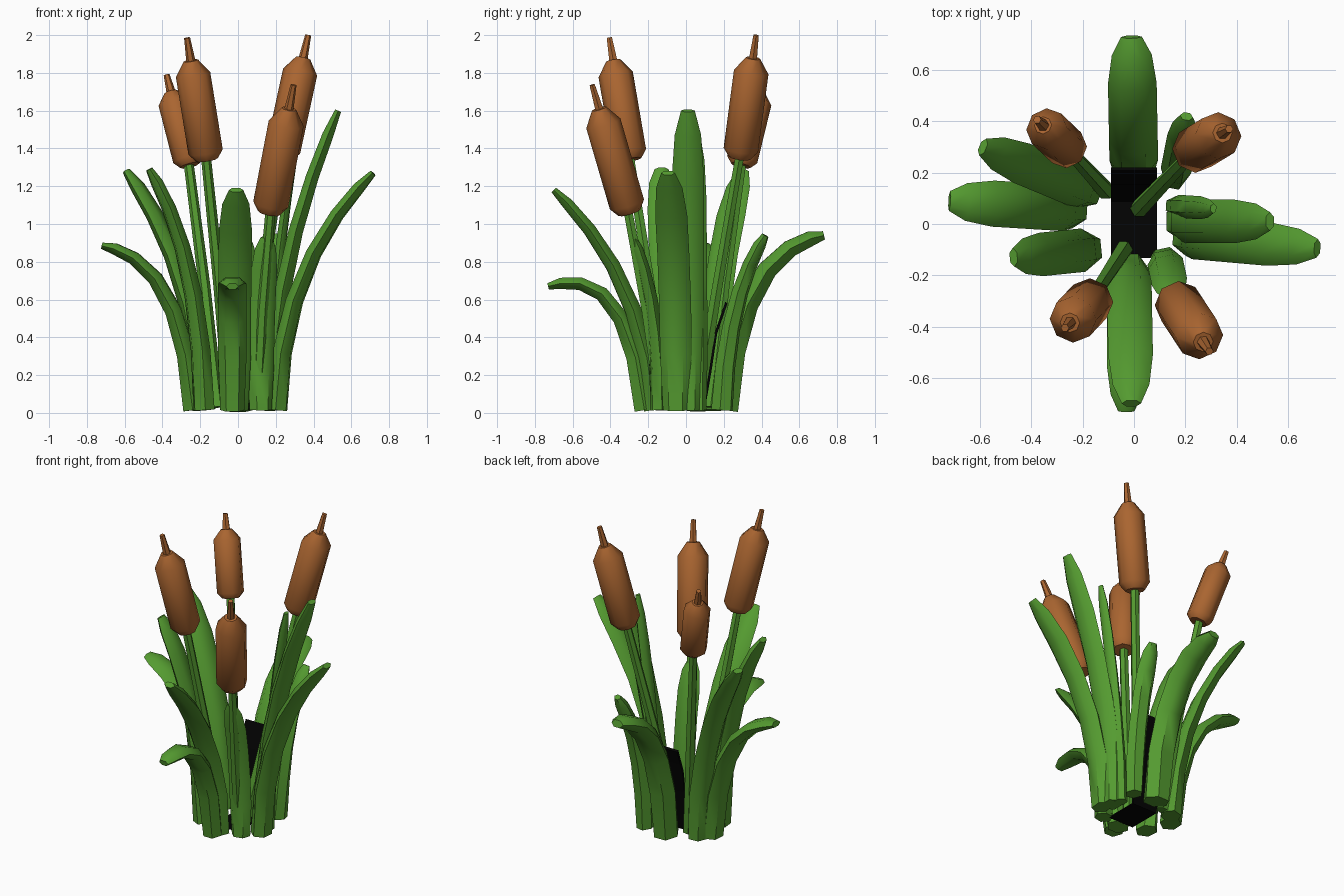
import bpy, bmesh, math
from mathutils import Vector

if "Cube" in bpy.data.objects:
    bpy.data.objects.remove(bpy.data.objects["Cube"])


def material(name, rgb):
    m = bpy.data.materials.new(name)
    m.diffuse_color = (*rgb, 1)
    m.use_nodes = True
    m.node_tree.nodes["Principled BSDF"].inputs["Base Color"].default_value = m.diffuse_color
    return m


GREEN = material("leaf green", (0.09, 0.33, 0.03))
BROWN = material("seed head brown", (0.40, 0.13, 0.03))
BLACK = material("dark core", (0.001, 0.001, 0.001))


def loft(name, rings, mat, angle=50):
    """Skin a list of equal-sized vertex rings and cap both ends."""
    bm = bmesh.new()
    vr = [[bm.verts.new(p) for p in r] for r in rings]
    n = len(vr[0])
    for a, b in zip(vr, vr[1:]):
        for i in range(n):
            bm.faces.new((a[i], a[(i + 1) % n], b[(i + 1) % n], b[i]))
    bm.faces.new(vr[0][::-1])
    bm.faces.new(vr[-1])
    bmesh.ops.recalc_face_normals(bm, faces=bm.faces)
    me = bpy.data.meshes.new(name)
    bm.to_mesh(me)
    bm.free()
    me.materials.append(mat)
    ob = bpy.data.objects.new(name, me)
    bpy.context.collection.objects.link(ob)
    bpy.ops.object.select_all(action='DESELECT')
    ob.select_set(True)
    bpy.context.view_layer.objects.active = ob
    bpy.ops.object.shade_smooth_by_angle(angle=math.radians(angle))
    return ob


def tangents(pts):
    last = len(pts) - 1
    return [(pts[min(i + 1, last)] - pts[max(i - 1, 0)]).normalized()
            for i in range(last + 1)]


def leaf(name, root, tip, bend, rise, width, thick=0.105):
    """Six-sided flattened blade along a curve from root to tip.
    bend, rise: where the curve's control point lies, as parts of reach and height."""
    root, tip = Vector((*root, 0.015)), Vector(tip)
    ctrl = root.lerp(tip, bend)
    ctrl.z = tip.z * rise
    ts = (0, 0.2, 0.4, 0.6, 0.78, 0.92, 1)
    pts = [root * (1 - t) ** 2 + ctrl * 2 * t * (1 - t) + tip * t * t for t in ts]
    lean = tip - root
    side = Vector((-lean.y, lean.x, 0)).normalized()
    scale = (0.85, 1, 1, 1, 1, 0.82, 0.43)  # blunt tip
    rings = []
    for t, p, d, s in zip(ts, pts, tangents(pts), scale):
        out = side.cross(d).normalized()
        w, h = width / 2 * s, thick / 2 * (1 - 0.45 * t) * min(1, s + 0.15)
        rings.append([p + side * w * a + out * h * b for a, b in
                      ((1, 0), (0.5, 1), (-0.5, 1), (-1, 0), (-0.5, -1), (0.5, -1))])
    return loft(name, rings, GREEN)


def round_tube(name, pts, radii, mat, sides=6):
    rings = []
    for p, t, r in zip(pts, tangents(pts), radii):
        u = Vector((1, 0, 0))
        u = (u - t * u.dot(t)).normalized()
        v = t.cross(u)
        rings.append([p + (u * math.cos(k) + v * math.sin(k)) * r
                      for k in (2 * math.pi * i / sides for i in range(sides))])
    return loft(name, rings, mat)


def cattail(name, base, bottom, top, r):
    base, bottom, top = Vector((*base, 0.03)), Vector(bottom), Vector(top)
    # stem bows outward a little
    mid = base.lerp(bottom, 0.5) + Vector((-base.x, -base.y, 0)) * 0.05
    round_tube(name + "_stem", [base, mid, bottom.lerp(top, 0.1)],
               [0.036, 0.031, 0.026], GREEN)
    # chamfered seed head
    round_tube(name + "_head", [bottom.lerp(top, t) for t in (0, 0.08, 0.86, 1)],
               [r * 0.65, r, r, r * 0.42], BROWN, 8)
    # spike carries on along the head's axis
    round_tube(name + "_spike", [bottom.lerp(top, t) for t in (0.95, 1.23)],
               [0.026, 0.016], BROWN)


# Cattails: stem root, head bottom, head top, head radius
cattail("back_left_cattail", (-0.11, 0.13), (-0.255, 0.29, 1.31), (-0.355, 0.385, 1.70), 0.082)
cattail("front_left_cattail", (-0.04, -0.10), (-0.165, -0.295, 1.34), (-0.25, -0.385, 1.865), 0.092)
cattail("back_right_cattail", (0.02, 0.06), (0.23, 0.285, 1.35), (0.345, 0.355, 1.878), 0.092)
cattail("front_right_cattail", (0.10, -0.13), (0.165, -0.30, 1.06), (0.27, -0.46, 1.61), 0.094)

# Leaves: root, tip, bend, rise, width
leaf("back_leaf", (0, 0.205), (-0.01, 0.73, 0.94), 0.14, 0.92, 0.19, 0.14)
leaf("low_front_leaf", (-0.03, -0.22), (-0.03, -0.73, 0.67), 0.17, 1.2, 0.15)
leaf("tall_front_leaf", (-0.02, -0.17), (-0.01, -0.70, 1.18), 0.1, 0.62, 0.175)
leaf("left_leaf", (-0.235, 0.06), (-0.72, 0.09, 0.885), 0.12, 0.92, 0.18)
leaf("back_left_leaf", (-0.18, 0.13), (-0.59, 0.30, 1.28), 0.07, 0.6, 0.165)
leaf("front_left_leaf", (-0.18, -0.10), (-0.47, -0.13, 1.29), 0.07, 0.66, 0.17)
leaf("tall_right_leaf", (0.18, 0.01), (0.53, 0.01, 1.60), 0, 0.5, 0.17)
leaf("right_leaf", (0.205, -0.05), (0.715, -0.095, 1.27), 0.05, 0.63, 0.17)
leaf("narrow_right_leaf", (0.16, 0.07), (0.31, 0.06, 1.45), 0.15, 0.5, 0.09, 0.07)
leaf("back_right_leaf", (0.16, 0.19), (0.205, 0.42, 0.94), 0.12, 0.66, 0.12)
leaf("front_right_leaf", (0.12, -0.14), (0.15, -0.28, 0.93), 0, 0.6, 0.14, 0.09)

# Dark core: floor that bends up along the back leaf's inner face
line = [(-0.12, 0.015), (0.10, 0.015), (0.135, 0.22), (0.165, 0.42), (0.22, 0.58)]
profile = line + [(y - 0.012, z + 0.008) for y, z in reversed(line)]
loft("dark_core", [[(x, y, z) for y, z in profile] for x in (-0.09, 0.09)], BLACK, 20)

# Rest the clump on the ground
for o in bpy.data.objects:
    for v in o.data.vertices:
        v.co.z = max(v.co.z, 0)
